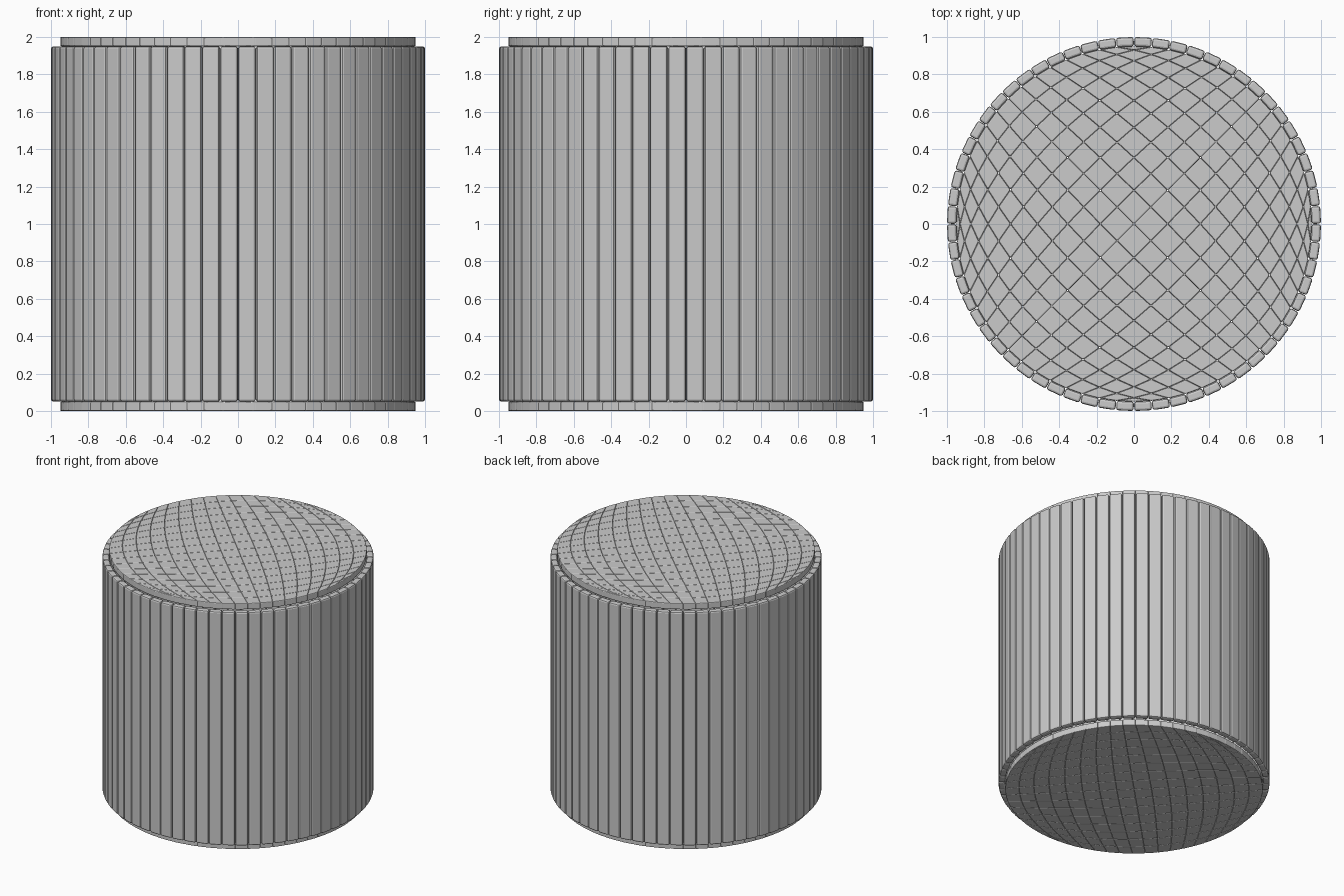
import bpy, bmesh, math

if "Cube" in bpy.data.objects:
    bpy.data.objects.remove(bpy.data.objects["Cube"])

R, T, H, N = 0.95, 0.05, 2.0, 64   # core radius, tile thickness, height, sides


def ring(bm, z):
    return [bm.verts.new((R * math.cos(2 * math.pi * i / N),
                          R * math.sin(2 * math.pi * i / N), z)) for i in range(N)]


def finish(name, bm, bevel):
    # separate every face, then thicken each outward and round its edges
    bmesh.ops.split_edges(bm, edges=bm.edges[:])
    mesh = bpy.data.meshes.new(name)
    bm.to_mesh(mesh)
    bm.free()
    ob = bpy.data.objects.new(name, mesh)
    bpy.context.collection.objects.link(ob)
    s = ob.modifiers.new("thickness", 'SOLIDIFY')
    s.thickness = T
    s.offset = 1
    b = ob.modifiers.new("rounding", 'BEVEL')
    b.width = bevel
    b.segments = 2
    b.limit_method = 'ANGLE'
    return ob


def coons(u, v):
    # disc stretched over a square grid, corners on the axes
    q = math.pi / 2
    arc = lambda a: (math.cos(a), math.sin(a))
    c0, c1 = arc(q * u), arc(-q - q * u)
    d0, d1 = arc(-q * v), arc(q + q * v)
    A, B, C, D = (1, 0), (0, 1), (-1, 0), (0, -1)
    return [R * ((1 - v) * c0[k] + v * c1[k] + (1 - u) * d0[k] + u * d1[k]
                 - (1 - u) * (1 - v) * A[k] - u * (1 - v) * B[k]
                 - u * v * C[k] - (1 - u) * v * D[k]) for k in (0, 1)]


# side wall panels
bm = bmesh.new()
lo, hi = ring(bm, T), ring(bm, H - T)
for i in range(N):
    j = (i + 1) % N
    bm.faces.new((lo[i], lo[j], hi[j], hi[i]))
finish("side_panels", bm, 0.012)


# tiled end caps
def cap(name, z, up):
    bm = bmesh.new()
    n = N // 4
    g = [[bm.verts.new((*coons(i / n, j / n), z)) for j in range(n + 1)]
         for i in range(n + 1)]
    for i in range(n):
        for j in range(n):
            f = bm.faces.new((g[i][j], g[i + 1][j], g[i + 1][j + 1], g[i][j + 1]))
            f.normal_update()
            if (f.normal.z > 0) != up:
                f.normal_flip()
    finish(name, bm, 0.006)


cap("top_tiles", H - T, True)
cap("bottom_tiles", T, False)
